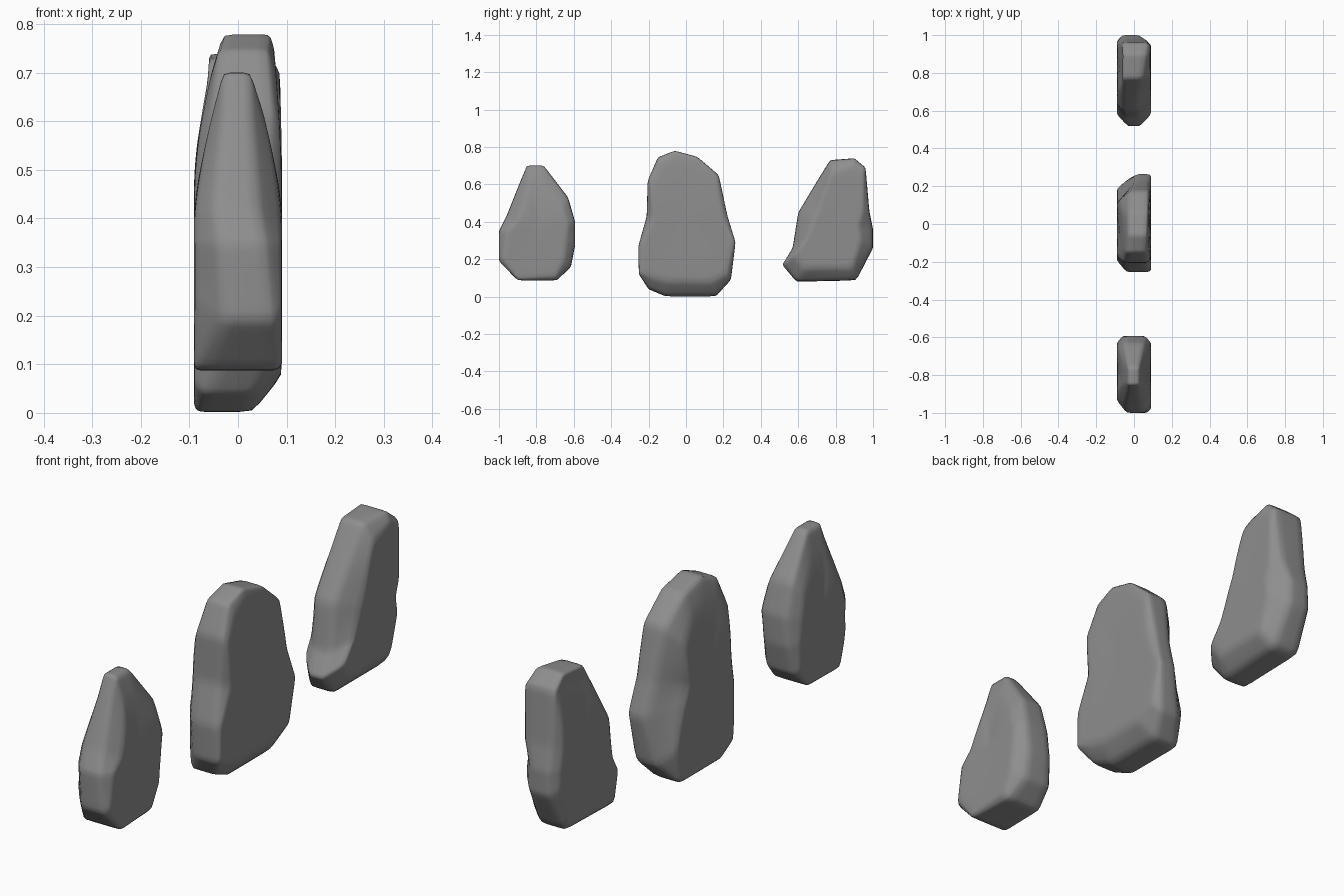
import bpy, bmesh
from mathutils import Vector

if "Cube" in bpy.data.objects:
    bpy.data.objects.remove(bpy.data.objects["Cube"])

HALF = 0.0905  # half thickness of every stone

rock = bpy.data.materials.new("dark_rock")
rock.diffuse_color = (0.27, 0.27, 0.27, 1)
rock.use_nodes = True
rock.node_tree.nodes["Principled BSDF"].inputs["Base Color"].default_value = rock.diffuse_color


def stone(name, center, rim, start, top, left, right):
    """Slab stone: rim points are (y, z, left x, right x) of its narrow edge.
    Above z = start the sides taper to x = -left and x = right at z = top."""
    c = Vector(center)
    # midpoints keep the outline close to its control points when smoothed
    pts = []
    for a, b in zip(rim, rim[1:] + rim[:1]):
        pts += [a, tuple((i + j) / 2 for i, j in zip(a, b))]

    def face_point(p, gap):
        v = Vector(p[:2]) - c
        inset = 0.012 + 1.4 * max(gap, 0)
        return c + v * max(0.4, 1 - inset / v.length)

    def half(z, end):
        t = min(max((z - start) / (top - start), 0), 1)
        return HALF + (end - HALF) * t ** 1.3

    bm = bmesh.new()
    layers = [[] for _ in range(6)]
    for p in pts:
        y, z, l, r = p
        fl, fr = face_point(p, HALF - 0.012 + l), face_point(p, HALF - 0.012 - r)
        il, ir = c + (fl - c) * 0.6, c + (fr - c) * 0.6
        ring = [(-half(il.y, left), *il), (-half(fl.y, left), *fl), (l, y, z),
                (r, y, z), (half(fr.y, right), *fr), (half(ir.y, right), *ir)]
        for layer, co in zip(layers, ring):
            layer.append(bm.verts.new(co))
    n = len(pts)
    for a, b in zip(layers, layers[1:]):
        for i in range(n):
            j = (i + 1) % n
            bm.faces.new((a[i], a[j], b[j], b[i]))
    bm.faces.new(layers[0])
    bm.faces.new(layers[-1])
    bmesh.ops.recalc_face_normals(bm, faces=bm.faces)
    # part-sharp edges give the chipped look
    crease = bm.edges.layers.float.new("crease_edge")
    for layer in layers[1:5]:
        for i in range(n):
            bm.edges.get((layer[i], layer[(i + 1) % n]))[crease] = 0.45
    for a, b in zip(layers[1:4], layers[2:5]):
        for i in range(0, n, 2):
            bm.edges.get((a[i], b[i]))[crease] = 0.45
    for f in bm.faces:
        f.smooth = True
    me = bpy.data.meshes.new(name)
    bm.to_mesh(me)
    bm.free()
    me.materials.append(rock)
    ob = bpy.data.objects.new(name, me)
    bpy.context.collection.objects.link(ob)
    mod = ob.modifiers.new("worn_edges", 'SUBSURF')
    mod.levels = mod.render_levels = 2


# front stone, narrow rounded tip
stone("front_stone", (-0.79, 0.34), [
    (-1.0, 0.19, -0.03, 0.07), (-1.0, 0.35, -0.04, 0.055), (-0.96, 0.43, -0.05, 0.04),
    (-0.88, 0.63, -0.03, 0.025), (-0.85, 0.70, -0.03, 0.025), (-0.76, 0.70, -0.03, 0.025),
    (-0.63, 0.53, -0.05, 0.05), (-0.593, 0.40, -0.05, 0.06), (-0.592, 0.28, -0.06, 0.05),
    (-0.615, 0.16, -0.07, 0.05), (-0.69, 0.087, -0.08, 0.07), (-0.90, 0.087, -0.085, 0.08)],
    0.42, 0.70, 0.03, 0.03)

# middle stone, the tallest, resting on the ground
stone("middle_stone", (0.0, 0.37), [
    (-0.252, 0.12, -0.03, 0.08), (-0.255, 0.27, -0.04, 0.075), (-0.21, 0.43, -0.06, 0.06),
    (-0.205, 0.62, -0.05, 0.07), (-0.15, 0.745, -0.04, 0.06), (-0.06, 0.78, -0.03, 0.065),
    (0.06, 0.748, -0.03, 0.07), (0.175, 0.65, -0.02, 0.07), (0.222, 0.43, 0.0, 0.07),
    (0.265, 0.29, 0.01, 0.08), (0.24, 0.09, -0.03, 0.06), (0.16, 0.002, -0.08, 0.03),
    (-0.11, 0.002, -0.08, 0.03), (-0.20, 0.04, -0.07, 0.04)],
    0.50, 0.78, 0.035, 0.072)

# back stone, with a sloping front and a low front toe
stone("back_stone", (0.80, 0.40), [
    (0.515, 0.17, -0.03, 0.03), (0.57, 0.26, -0.05, 0.03), (0.60, 0.45, -0.06, 0.02),
    (0.69, 0.60, -0.06, 0.03), (0.77, 0.73, -0.06, 0.04), (0.90, 0.74, -0.06, 0.06),
    (0.96, 0.69, -0.06, 0.07), (0.98, 0.46, -0.06, 0.06), (1.0, 0.36, -0.06, 0.03),
    (1.0, 0.26, -0.06, 0.03), (0.91, 0.087, -0.07, 0.04), (0.59, 0.08, -0.07, 0.03)],
    0.50, 0.74, 0.05, 0.085)
